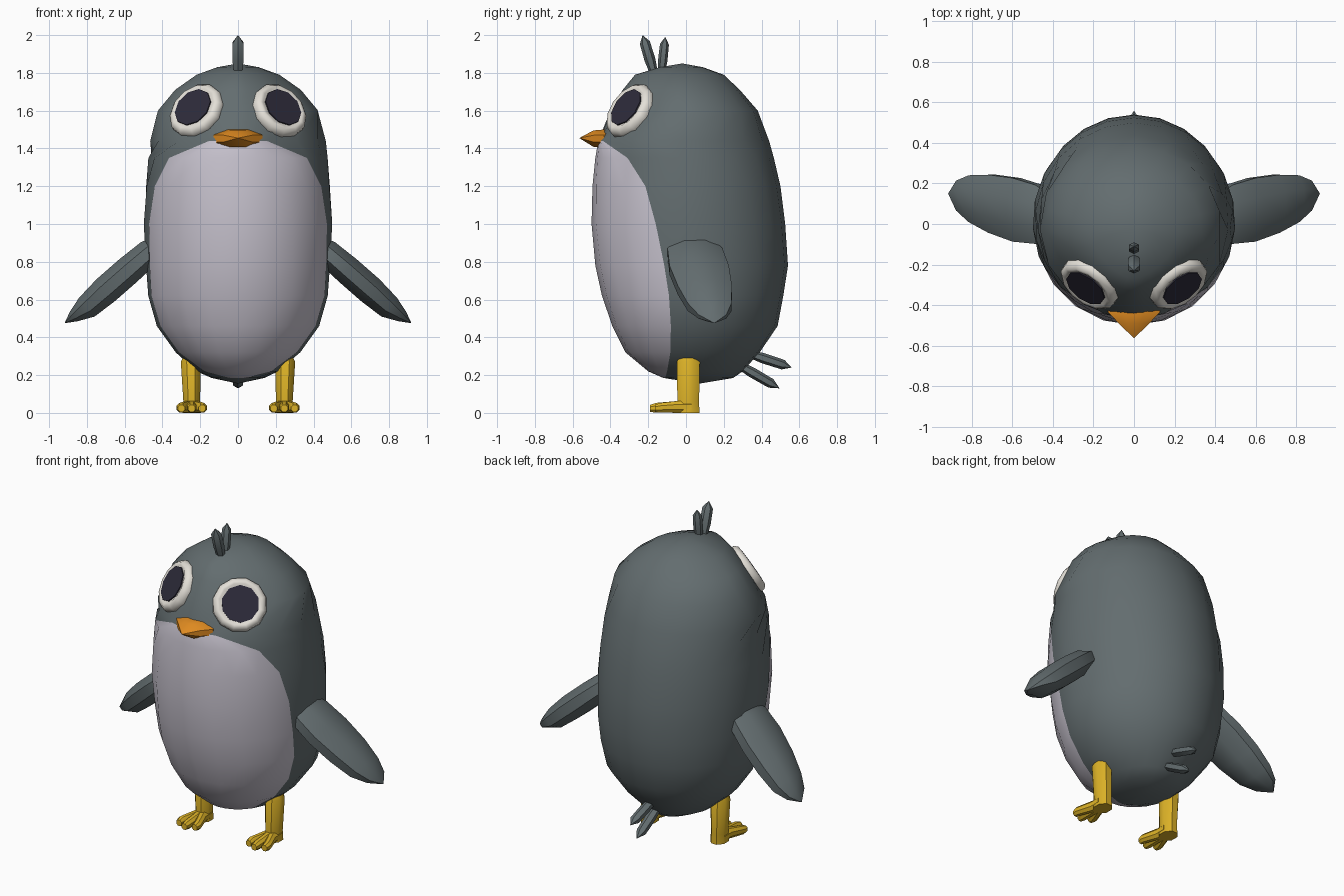
import bpy, bmesh, math
from mathutils import Vector

if "Cube" in bpy.data.objects:
    bpy.data.objects.remove(bpy.data.objects["Cube"])

def material(name, rgb):
    m = bpy.data.materials.new(name)
    m.diffuse_color = (*rgb, 1)
    m.use_nodes = True
    m.node_tree.nodes["Principled BSDF"].inputs["Base Color"].default_value = m.diffuse_color
    return m

GREY = material("slate_grey", (0.125, 0.153, 0.16))
PALE = material("pale_lilac", (0.58, 0.55, 0.625))
WHITE = material("warm_white", (0.77, 0.74, 0.68))
DARK = material("dark_navy", (0.026, 0.024, 0.042))
ORANGE = material("orange", (0.75, 0.26, 0.015))
YELLOW = material("yellow", (0.71, 0.44, 0.02))

def loft(name, rings, mats, rule=None, angle=40):
    """Skin a list of rings; a one-point ring closes to a tip."""
    bm = bmesh.new()
    rows = [[bm.verts.new(p) for p in r] for r in rings]
    for i in range(len(rows) - 1):
        a, b = rows[i], rows[i + 1]
        n = max(len(a), len(b))
        for j in range(n):
            k = (j + 1) % n
            if len(a) == 1:
                f = bm.faces.new((a[0], b[j], b[k]))
            elif len(b) == 1:
                f = bm.faces.new((a[j], a[k], b[0]))
            else:
                f = bm.faces.new((a[j], a[k], b[k], b[j]))
            if rule:
                f.material_index = rule(i, j)
    for r in (rows[0], rows[-1]):
        if len(r) > 1:
            bm.faces.new(r)
    bmesh.ops.recalc_face_normals(bm, faces=bm.faces)
    me = bpy.data.meshes.new(name)
    bm.to_mesh(me)
    bm.free()
    for m in mats:
        me.materials.append(m)
    ob = bpy.data.objects.new(name, me)
    bpy.context.collection.objects.link(ob)
    bpy.ops.object.select_all(action='DESELECT')
    ob.select_set(True)
    bpy.context.view_layer.objects.active = ob
    bpy.ops.object.shade_smooth_by_angle(angle=math.radians(angle))
    return ob

def spine(name, pts, side, axis, n, mat, angle=40):
    """Elliptical sections (x, y, z, radius along side, other radius)."""
    u = Vector(side).normalized()
    v = Vector(axis).normalized().cross(u).normalized()
    rings = []
    for x, y, z, a, b in pts:
        c = Vector((x, y, z))
        if a == 0:
            rings.append([c])
        else:
            rings.append([c + u * a * math.cos(t) + v * b * math.sin(t)
                          for t in (2 * math.pi * (i + 0.5) / n for i in range(n))])
    return loft(name, rings, [mat], angle=angle)

# body: z, front y, back y, half width, y of the belly edge
SECTIONS = [
    (0.185, -0.12, 0.25, 0.14, -0.11), (0.22, -0.20, 0.30, 0.22, -0.10),
    (0.32, -0.32, 0.39, 0.33, -0.083), (0.46, -0.39, 0.485, 0.43, -0.08),
    (0.62, -0.445, 0.515, 0.475, -0.09), (0.78, -0.48, 0.54, 0.487, -0.115),
    (1.0, -0.50, 0.525, 0.50, -0.16), (1.2, -0.495, 0.50, 0.49, -0.215),
    (1.35, -0.48, 0.465, 0.475, -0.31), (1.44, -0.465, 0.44, 0.465, -0.44),
    (1.6, -0.40, 0.38, 0.43, -0.30), (1.71, -0.335, 0.285, 0.335, -0.24),
    (1.79, -0.27, 0.20, 0.22, -0.19), (1.83, -0.14, 0.09, 0.11, -0.09)]
FRONT, BACK = 8, 14
body = [[(0, 0.07, 0.155)]]
for z, yf, yb, w, edge in SECTIONS:
    cy, ry = (yf + yb) / 2, (yb - yf) / 2
    e = math.acos((cy - edge) / ry)
    angles = [-e + 2 * e * i / FRONT for i in range(FRONT)]
    angles += [e + (2 * math.pi - 2 * e) * i / BACK for i in range(BACK)]
    ring = []
    for t in angles:
        s, c = math.sin(t), math.cos(t)
        p = 1.25 if z > 1.5 and c > 0 else 1.0   # flatter cheeks under the eyes
        ring.append((w * math.copysign(abs(s) ** p, s),
                     cy - ry * math.copysign(abs(c) ** p, c), z))
    body.append(ring)
body.append([(0, -0.02, 1.85)])
loft("body", body, [GREY, PALE], lambda i, j: int(1 <= i <= 9 and j < FRONT), 50)

# beak
spine("beak", [(0, -0.40, 1.452, 0.135, 0.05), (0, -0.435, 1.452, 0.14, 0.052),
               (0, -0.49, 1.452, 0.082, 0.047), (0, -0.565, 1.455, 0, 0)],
      (1, 0, 0), (0, -1, 0), 8, ORANGE, 30)

# head tufts and tail feathers: start, end, radius
TUFTS = {"front_tuft": ((-0.17, 1.80), (-0.23, 2.0), 0.036),
         "rear_tuft": ((-0.13, 1.80), (-0.11, 1.99), 0.031),
         "lower_tail_feather": ((0.27, 0.26), (0.495, 0.13), 0.034),
         "upper_tail_feather": ((0.33, 0.315), (0.56, 0.24), 0.034)}
for name, (a, b, r) in TUFTS.items():
    a, b = Vector((0, *a)), Vector((0, *b))
    pts = [(*a.lerp(b, t), r * k, r * 0.85 * k)
           for t, k in ((0, 0.7), (0.35, 0.95), (0.8, 0.9))]
    spine(name, pts + [(*b, 0, 0)], (1, 0, 0), b - a, 6, GREY)

# wing: x, z, low y, high y, half thickness
WING = [(0.40, 0.905, -0.06, 0.15, 0.05), (0.47, 0.85, -0.11, 0.205, 0.075),
        (0.58, 0.755, -0.10, 0.24, 0.082), (0.70, 0.65, -0.055, 0.255, 0.082),
        (0.80, 0.56, 0.0, 0.25, 0.07), (0.87, 0.51, 0.06, 0.22, 0.035),
        (0.918, 0.475, 0.15, 0.15, 0)]

for s, label in ((-1, "left"), (1, "right")):
    # wings
    spine(label + "_wing",
          [(s * x, (lo + hi) / 2, z, (hi - lo) / 2, t) for x, z, lo, hi, t in WING],
          (0, 1, 0), (s * 0.77, 0, -0.64), 8, GREY)

    # eyes: rounded white rim around a flat dark pupil
    n = Vector((s * 0.51, -0.69, 0.51)).normalized()
    u = n.cross((0, 0, 1))
    c = Vector((s * 0.22, -0.297, 1.60))
    rim = [(-0.06, 0.145), (-0.015, 0.16), (0.015, 0.157),
           (0.034, 0.138), (0.034, 0.122), (0.028, 0.11)]
    spine(label + "_eye", [(*(c + n * d), r, r) for d, r in rim], u, n, 12, WHITE, 50)
    c += Vector((s * 0.004, 0, 0.003))
    spine(label + "_pupil", [(*(c + n * d), 0.11, 0.11) for d in (0.026, 0.033)],
          u, n, 10, DARK, 30)

    # legs
    spine(label + "_leg",
          [(s * 0.245, 0.012, 0, 0.052, 0.064), (s * 0.245, 0.012, 0.06, 0.048, 0.062),
           (s * 0.25, 0.012, 0.27, 0.057, 0.066), (s * 0.25, 0.012, 0.31, 0.035, 0.04)],
          (1, 0, 0), (0, 0, 1), 8, YELLOW)

    # toes
    for k, part in ((-1, "inner"), (0, "middle"), (1, "outer")):
        x0, x1 = 0.245 + k * 0.02, 0.245 + k * 0.055
        y1 = -0.19 if k == 0 else -0.165
        spine(f"{label}_{part}_toe",
              [(s * x0, 0.03, 0.032, 0.03, 0.034), (s * x0, -0.04, 0.032, 0.03, 0.034),
               (s * x1, y1 + 0.03, 0.027, 0.027, 0.028), (s * x1, y1, 0.024, 0.02, 0.02)],
              (1, 0, 0), (0, -1, 0), 8, YELLOW)
